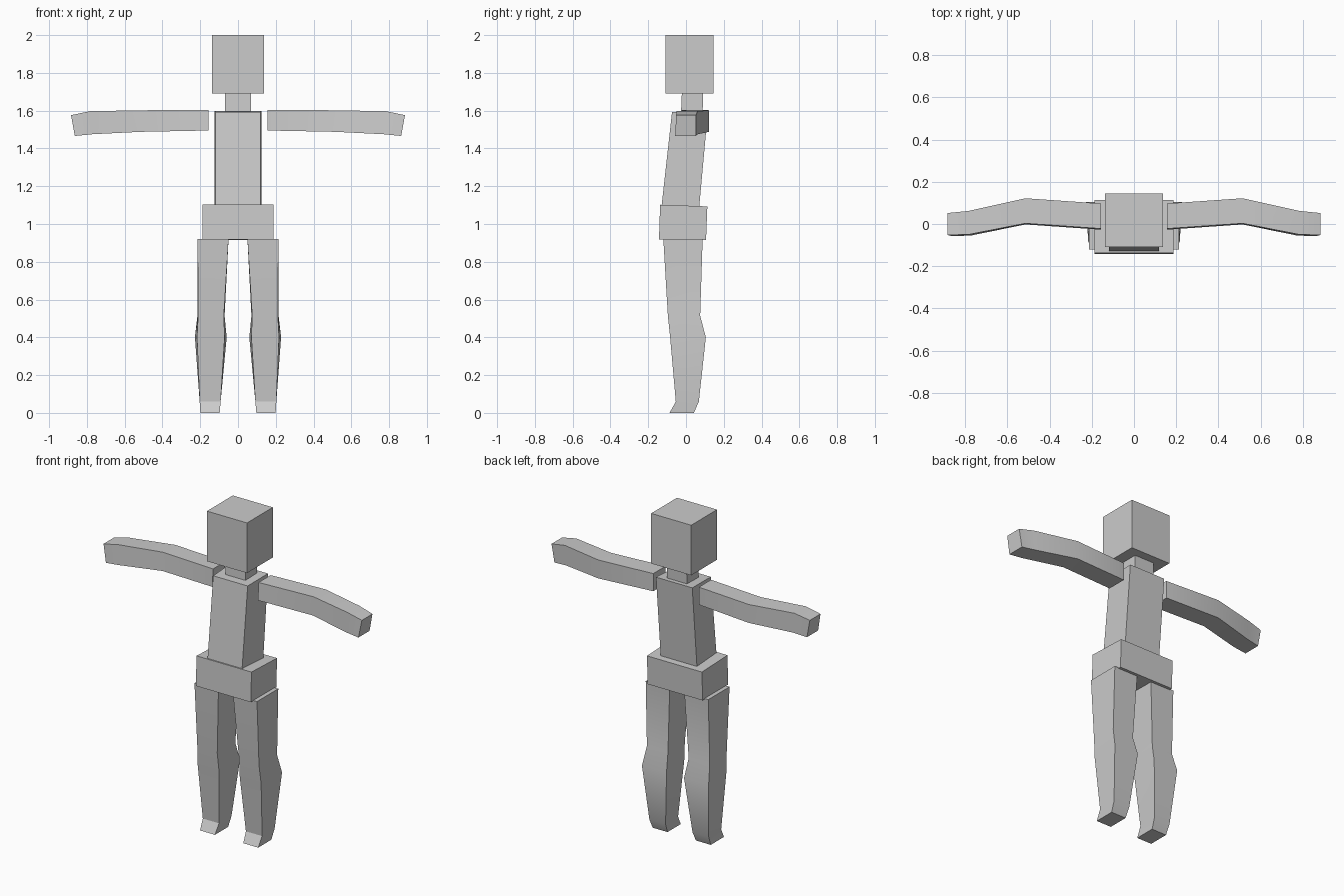
import bpy
import bmesh
import math
from mathutils import Vector

default_cube = bpy.data.objects.get("Cube")
if default_cube:
    bpy.data.objects.remove(default_cube, do_unlink=True)

# One plain grey for the whole figure
grey = bpy.data.materials.new("plain_grey")
grey.use_nodes = True
grey.diffuse_color = (0.6, 0.6, 0.6, 1)
grey.node_tree.nodes["Principled BSDF"].inputs["Base Color"].default_value = grey.diffuse_color


def loft(name, rings):
    """Skin a stack of four-cornered rings into one closed solid."""
    bm = bmesh.new()
    loops = [[bm.verts.new(Vector(corner)) for corner in ring] for ring in rings]
    for lower, upper in zip(loops, loops[1:]):
        for i in range(4):
            j = (i + 1) % 4
            bm.faces.new((lower[i], lower[j], upper[j], upper[i]))
    bm.faces.new(loops[0])
    bm.faces.new(loops[-1])
    bmesh.ops.recalc_face_normals(bm, faces=bm.faces)
    mesh = bpy.data.meshes.new(name)
    bm.to_mesh(mesh)
    bm.free()
    mesh.materials.append(grey)
    part = bpy.data.objects.new(name, mesh)
    bpy.context.collection.objects.link(part)
    bpy.ops.object.select_all(action="DESELECT")
    part.select_set(True)
    bpy.context.view_layer.objects.active = part
    bpy.ops.object.shade_smooth_by_angle(angle=math.radians(30))
    return part


def level_ring(inner, outer, front, back, z, flare=0.0, tilt=0.0):
    """Horizontal ring; flare widens the back edge, tilt lifts it."""
    return [(inner, front, z), (outer, front, z),
            (outer + flare, back, z + tilt), (inner - flare, back, z + tilt)]


def arm_ring(x, front, back, bottom, top, lean=0.0):
    """Upright ring across an arm; lean pulls the lower edge inward."""
    return [(x - lean, front - 0.005, bottom), (x - lean, back, bottom),
            (x, back, top), (x, front, top)]


def mirrored_pair(name, rings):
    """Build a limb on the left and its reflection on the right."""
    loft("left_" + name, rings)
    loft("right_" + name, [[(-x, y, z) for x, y, z in ring] for ring in rings])


# Head and neck
loft("head", [level_ring(-0.137, 0.137, -0.108, 0.145, z) for z in (1.69, 2.0)])
loft("neck", [level_ring(-0.068, 0.068, -0.026, 0.088, 1.595),
              level_ring(-0.068, 0.068, -0.022, 0.091, 1.692)])

# Torso leans back toward the shoulders
loft("torso", [level_ring(-0.118, 0.118, -0.13, 0.07, 1.09, flare=0.006),
               level_ring(-0.118, 0.118, -0.074, 0.116, 1.592, flare=0.006, tilt=0.006)])

# Hip block
loft("pelvis", [level_ring(-0.188, 0.188, -0.143, 0.106, 0.918, tilt=-0.003),
                level_ring(-0.188, 0.188, -0.137, 0.113, 1.102, tilt=-0.009)])

# Legs from hip to toe, with knee, calf and ankle
mirrored_pair("leg", [
    level_ring(0.05, 0.214, -0.12, 0.088, 0.92),
    level_ring(0.075, 0.211, -0.096, 0.075, 0.515, flare=0.004),
    level_ring(0.071, 0.217, -0.084, 0.105, 0.4, flare=0.011),
    level_ring(0.092, 0.203, -0.054, 0.068, 0.06),
    level_ring(0.097, 0.199, -0.087, 0.042, 0.0),
])

# Arms from shoulder to hand, with elbow and wrist
mirrored_pair("arm", [
    arm_ring(0.156, -0.022, 0.097, 1.495, 1.604),
    arm_ring(0.515, 0.003, 0.122, 1.488, 1.602),
    arm_ring(0.785, -0.05, 0.062, 1.475, 1.597, lean=0.01),
    arm_ring(0.884, -0.052, 0.052, 1.466, 1.576, lean=0.02),
])
